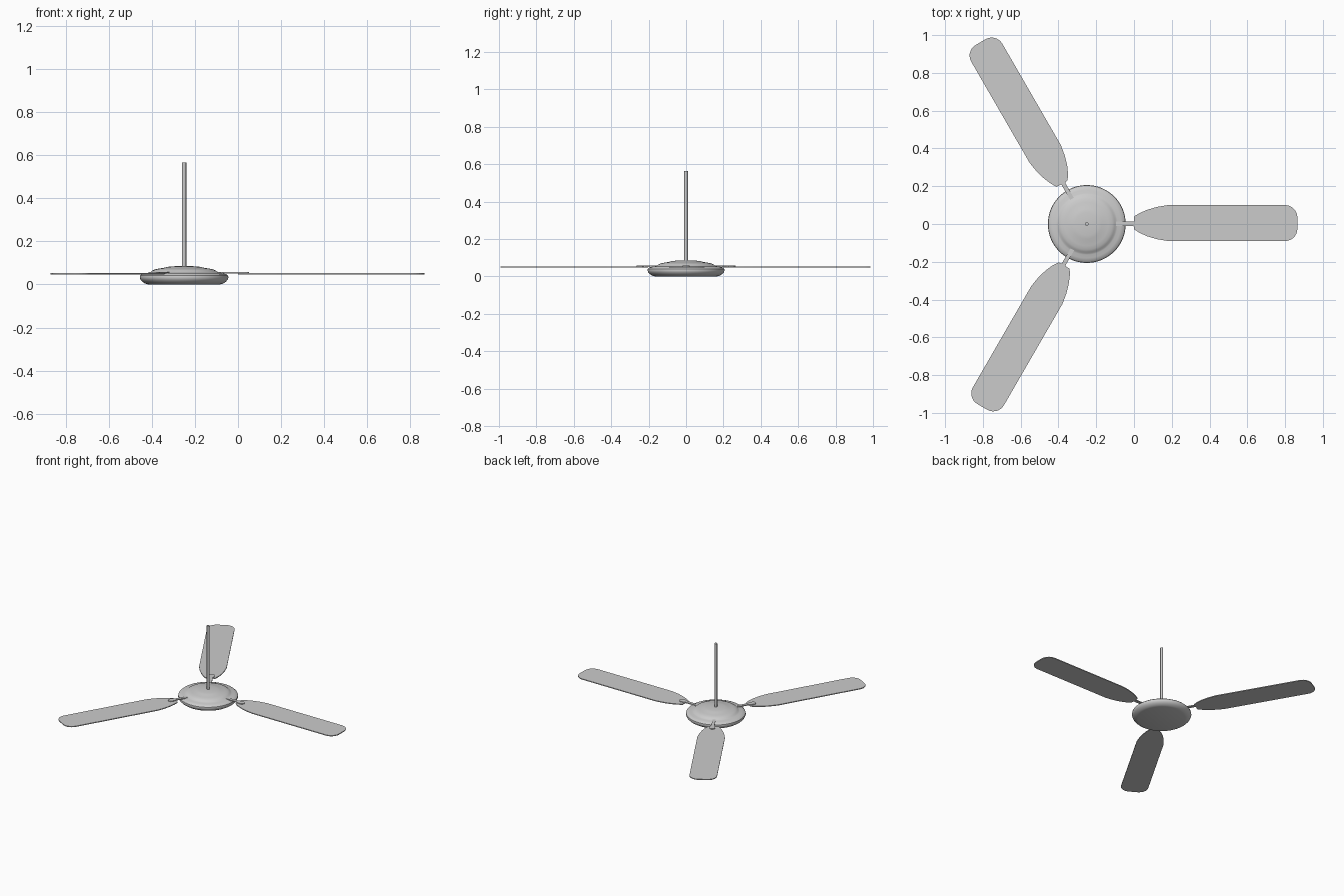
import bpy, bmesh, math
from mathutils import Matrix

if "Cube" in bpy.data.objects:
    bpy.data.objects.remove(bpy.data.objects["Cube"])

CX = -0.25  # fan axis


def make_object(name, bm, smooth=True):
    bmesh.ops.recalc_face_normals(bm, faces=bm.faces)
    me = bpy.data.meshes.new(name)
    bm.to_mesh(me)
    bm.free()
    ob = bpy.data.objects.new(name, me)
    bpy.context.collection.objects.link(ob)
    if smooth:
        bpy.ops.object.select_all(action='DESELECT')
        ob.select_set(True)
        bpy.context.view_layer.objects.active = ob
        bpy.ops.object.shade_smooth_by_angle(angle=math.radians(35))
    return ob


def lathe(name, profile, steps=64):
    bm = bmesh.new()
    vs = [bm.verts.new((r, 0, z)) for r, z in profile]
    es = [bm.edges.new(p) for p in zip(vs, vs[1:])]
    bmesh.ops.spin(bm, geom=vs + es, cent=(0, 0, 0), axis=(0, 0, 1),
                   angle=2 * math.pi, steps=steps)
    bmesh.ops.remove_doubles(bm, verts=bm.verts, dist=1e-5)
    bmesh.ops.translate(bm, verts=bm.verts, vec=(CX, 0, 0))
    return make_object(name, bm)


def plate(name, outline, z, thick, angle):
    bm = bmesh.new()
    f = bm.faces.new([bm.verts.new((x, y, z)) for x, y in outline])
    ext = bmesh.ops.extrude_face_region(bm, geom=[f])
    top = [g for g in ext['geom'] if isinstance(g, bmesh.types.BMVert)]
    bmesh.ops.translate(bm, verts=top, vec=(0, 0, thick))
    bm.transform(Matrix.Translation((CX, 0, 0)) @ Matrix.Rotation(angle, 4, 'Z'))
    return make_object(name, bm, smooth=False)


def arc(cx, cy, r, a0, a1, n=7):
    return [(cx + r * math.cos(math.radians(a0 + (a1 - a0) * i / n)),
             cy + r * math.sin(math.radians(a0 + (a1 - a0) * i / n)))
            for i in range(n + 1)]


# Motor housing with a flat underside and a stepped dome
lathe("motor_housing", [
    (0, 0), (0.165, 0), (0.18, 0.004), (0.194, 0.013), (0.202, 0.022),
    (0.206, 0.032), (0.204, 0.041), (0.196, 0.048), (0.18, 0.053),
    (0.163, 0.055), (0.155, 0.058), (0.148, 0.064), (0.135, 0.070),
    (0.115, 0.074), (0.095, 0.077), (0.08, 0.081), (0.06, 0.084), (0, 0.086)])

# Hanging rod
lathe("hanging_rod", [(0, 0.075), (0.01, 0.075), (0.01, 0.565), (0, 0.565)], 12)

# Blade outline: tapered root, straight sides, rounded tip
blade = ([(0.25, -0.027), (0.28, -0.047), (0.32, -0.065), (0.37, -0.080), (0.43, -0.09)]
         + arc(1.05, -0.025, 0.065, -90, 0) + arc(1.05, 0.035, 0.065, 0, 90)
         + [(0.43, 0.10), (0.37, 0.09), (0.32, 0.075), (0.28, 0.058), (0.25, 0.040)])

# Bracket outline: narrow arm ending in a rounded mounting pad
bracket = ([(0.14, -0.010), (0.245, -0.010), (0.26, -0.018)]
           + arc(0.282, 0, 0.02, -90, 90)
           + [(0.26, 0.018), (0.245, 0.012), (0.14, 0.012)])

for i in range(3):
    a = i * 2 * math.pi / 3
    plate(f"blade_{i + 1}", blade, 0.047, 0.006, a)
    plate(f"blade_bracket_{i + 1}", bracket, 0.051, 0.007, a)
